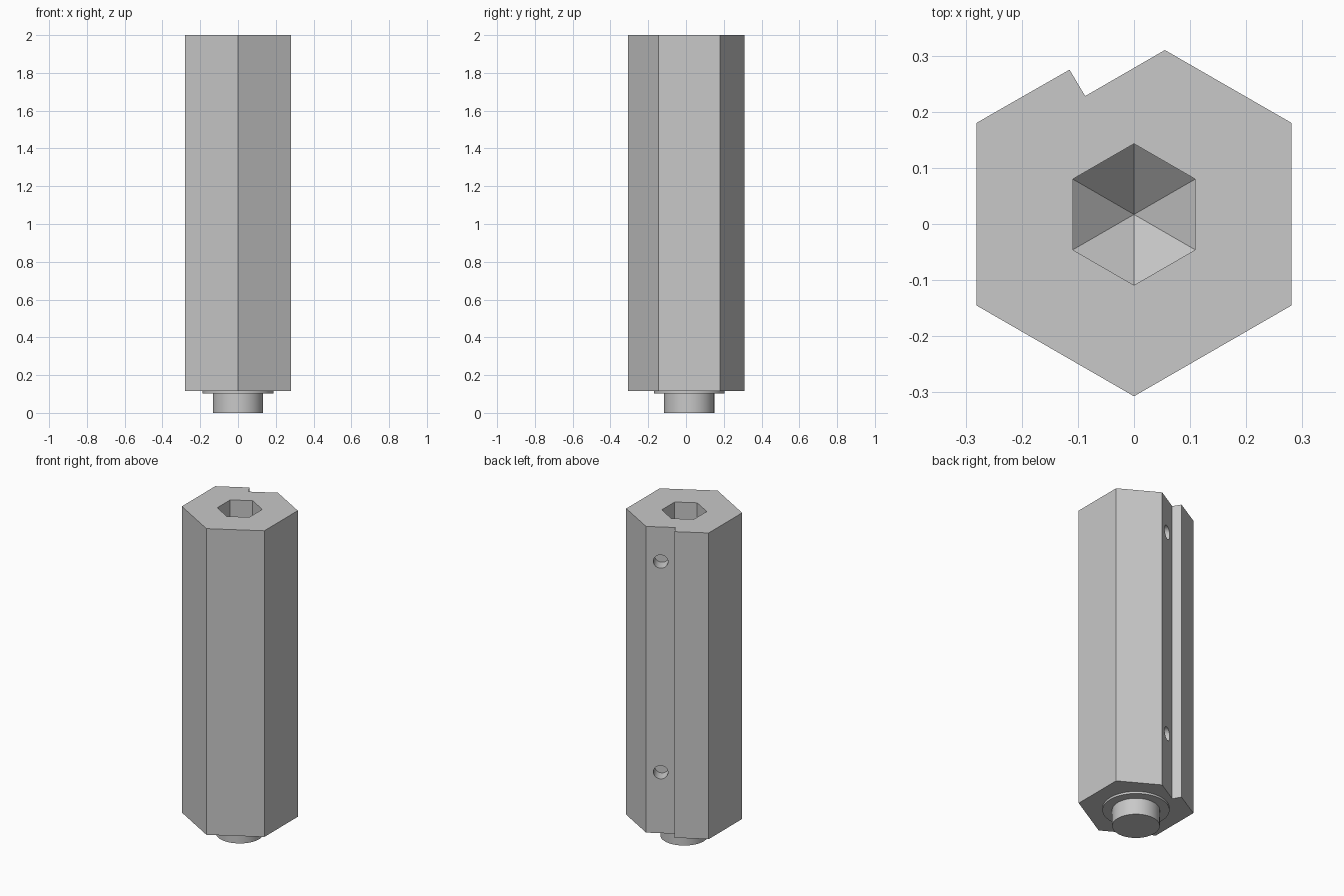
import bpy, bmesh
from math import pi, sin, cos, radians
from mathutils import Matrix, Vector

cube = bpy.data.objects.get("Cube")
if cube:
    bpy.data.objects.remove(cube, do_unlink=True)

AXIS_Y = 0.017                 # the bar's axis, offset by the uneven back edge
BOTTOM, TOP = 0.115, 2.0

steel = bpy.data.materials.new("plain_grey")
steel.use_nodes = True
grey = (0.58, 0.58, 0.58, 1)
steel.diffuse_color = grey
steel.node_tree.nodes["Principled BSDF"].inputs["Base Color"].default_value = grey


def ring(radius, sides):
    """Regular polygon around the bar axis with a corner towards the back."""
    return [(radius * sin(2 * pi * i / sides), AXIS_Y + radius * cos(2 * pi * i / sides))
            for i in range(sides)]


def prism(name, outline, z0, z1, tip=None):
    """Vertical prism; with a tip, the lower end runs to a point."""
    bm = bmesh.new()
    low = [bm.verts.new((x, y, z0)) for x, y in outline]
    high = [bm.verts.new((x, y, z1)) for x, y in outline]
    bm.faces.new(high)
    point = bm.verts.new((0, AXIS_Y, tip)) if tip is not None else None
    if point is None:
        bm.faces.new(low)
    for i in range(len(low)):
        j = (i + 1) % len(low)
        bm.faces.new((low[i], low[j], high[j], high[i]))
        if point:
            bm.faces.new((low[i], low[j], point))
    bmesh.ops.recalc_face_normals(bm, faces=bm.faces)
    mesh = bpy.data.meshes.new(name)
    bm.to_mesh(mesh)
    bm.free()
    mesh.materials.append(steel)
    obj = bpy.data.objects.new(name, mesh)
    bpy.context.collection.objects.link(obj)
    return obj


def select(obj):
    bpy.ops.object.select_all(action='DESELECT')
    obj.select_set(True)
    bpy.context.view_layer.objects.active = obj


def cut(obj, cutter):
    cutter.hide_render = True
    mod = obj.modifiers.new("cut", 'BOOLEAN')
    mod.operation = 'DIFFERENCE'
    mod.solver = 'EXACT'
    mod.object = cutter
    select(obj)
    bpy.ops.object.modifier_apply(modifier=mod.name)
    bpy.data.objects.remove(cutter, do_unlink=True)


# Hexagonal bar with a stepped flat along one back face
body_outline = [(0, -0.307), (0.281, -0.145), (0.281, 0.18), (0.055, 0.31),
                (-0.087, 0.228), (-0.115, 0.275), (-0.281, 0.18), (-0.281, -0.145)]
body = prism("hex_body", body_outline, BOTTOM, TOP)

# Hexagonal socket in the top, ending in a point
cut(body, prism("socket_cutter", ring(0.126, 6), 1.55, TOP + 0.1, tip=1.44))

# Two round blind holes in the stepped flat
normal = Vector((-0.5, 0.866, 0)).normalized()
for z in (0.49, 1.787):
    bm = bmesh.new()
    place = (Matrix.Translation(Vector((-0.016, 0.269, z)))
             @ normal.to_track_quat('Z', 'Y').to_matrix().to_4x4())
    bmesh.ops.create_cone(bm, cap_ends=True, segments=32, radius1=0.041, radius2=0.041,
                          depth=0.16, matrix=place)
    mesh = bpy.data.meshes.new("hole_cutter")
    bm.to_mesh(mesh)
    bm.free()
    mesh.materials.append(steel)
    hole = bpy.data.objects.new("hole_cutter", mesh)
    bpy.context.collection.objects.link(hole)
    cut(body, hole)

# Round collar and spigot underneath
collar = prism("bottom_collar", ring(0.187, 64), 0.102, BOTTOM + 0.005)
spigot = prism("bottom_spigot", ring(0.133, 64), 0, BOTTOM)

for obj in (body, collar, spigot):
    select(obj)
    bpy.ops.object.shade_smooth_by_angle(angle=radians(30))
